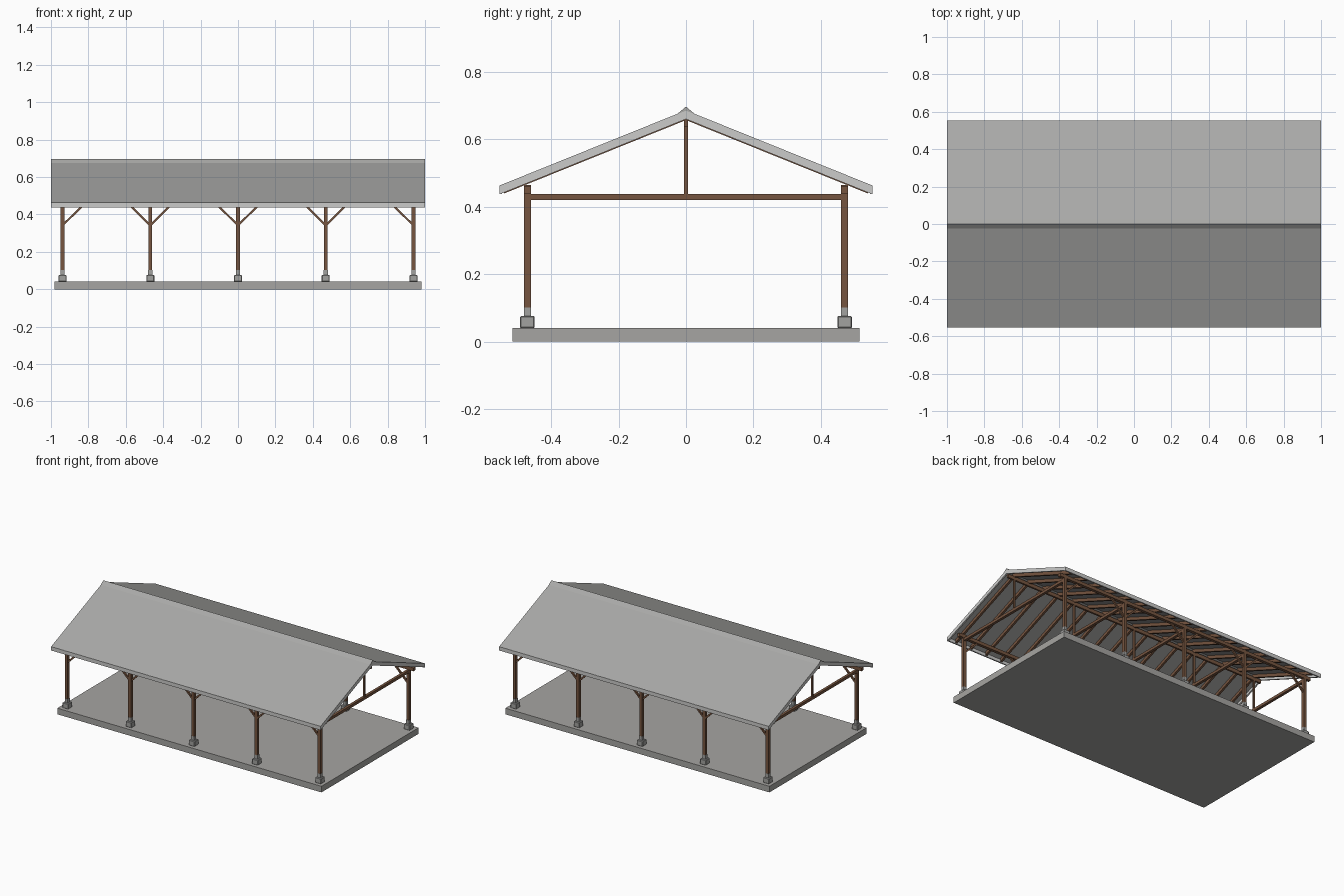
import bpy
import bmesh
import math
from mathutils import Vector

cube = bpy.data.objects.get("Cube")
if cube:
    bpy.data.objects.remove(cube, do_unlink=True)


def material(name, color):
    m = bpy.data.materials.new(name)
    m.use_nodes = True
    rgba = (*color, 1)
    m.diffuse_color = rgba
    m.node_tree.nodes["Principled BSDF"].inputs["Base Color"].default_value = rgba
    return m


WOOD = material("brown timber", (0.18, 0.09, 0.05))
CONCRETE = material("concrete grey", (0.38, 0.375, 0.36))
STONE = material("footing grey", (0.36, 0.36, 0.35))
SHEET = material("roof sheet grey", (0.40, 0.40, 0.39))
TRIM = material("light trim grey", (0.60, 0.60, 0.59))


def finish(name, bm, mat):
    bmesh.ops.recalc_face_normals(bm, faces=bm.faces)
    mesh = bpy.data.meshes.new(name)
    bm.to_mesh(mesh)
    bm.free()
    mesh.materials.append(mat)
    obj = bpy.data.objects.new(name, mesh)
    bpy.context.collection.objects.link(obj)
    return obj


def box(name, center, size, mat, bevel=0):
    bm = bmesh.new()
    bmesh.ops.create_cube(bm, size=1)
    bmesh.ops.scale(bm, vec=size, verts=bm.verts)
    bmesh.ops.translate(bm, vec=center, verts=bm.verts)
    if bevel:
        bmesh.ops.bevel(bm, geom=bm.edges[:], offset=bevel, segments=1, affect='EDGES')
    return finish(name, bm, mat)


def extrude_x(name, profile, x, width, mat):
    """Extrude a (y, z) outline along x, centred on x."""
    bm = bmesh.new()
    face = bm.faces.new([bm.verts.new((x - width / 2, y, z)) for y, z in profile])
    new = bmesh.ops.extrude_face_region(bm, geom=[face])["geom"]
    bmesh.ops.translate(bm, vec=(width, 0, 0),
                        verts=[v for v in new if isinstance(v, bmesh.types.BMVert)])
    return finish(name, bm, mat)


def beam(name, a, b, size, mat):
    """Square timber between two points."""
    a, b = Vector(a), Vector(b)
    obj = box(name, (0, 0, 0), (size, size, (b - a).length), mat)
    obj.location = (a + b) / 2
    obj.rotation_euler = (b - a).to_track_quat('Z', 'Y').to_euler()
    return obj


EAVE, RIDGE_Z, EAVE_Z = 0.553, 0.686, 0.463
SLOPE = (RIDGE_Z - EAVE_Z) / EAVE


def slope_z(y, drop):
    return RIDGE_Z - SLOPE * abs(y) - drop


def gable_band(half, top, bottom):
    """Inverted V outline between two depths below the roof surface."""
    upper = [(y, slope_z(y, top)) for y in (-half, 0, half)]
    lower = [(y, slope_z(y, bottom)) for y in (half, 0, -half)]
    return upper + lower


# Floor slab
box("floor_slab", (0, 0, 0.0205), (1.96, 1.03, 0.041), CONCRETE)

# Roof covering, ridge cap and edge boards
extrude_x("roof_sheet", gable_band(EAVE, 0, 0.008), 0, 2, SHEET)
extrude_x("ridge_cap", [(-0.025, 0.676), (0, 0.697), (0.025, 0.676), (0, 0.684)], 0, 2, SHEET)
for side, x in (("right", -0.995), ("left", 0.995)):
    extrude_x(f"gable_board_{side}", gable_band(EAVE, 0.001, 0.026), x, 0.0102, TRIM)
for side, s in (("front", -1), ("back", 1)):
    box(f"eave_board_{side}", (0, s * 0.549, 0.45), (2, 0.0084, 0.025), TRIM)

# Rafters along the whole roof
for i in range(17):
    x = (i - 8) * 0.1175
    extrude_x(f"rafter_{i}", gable_band(0.54, 0.007, 0.029), x, 0.014, WOOD)

# Long timbers
box("ridge_beam", (0, 0, 0.648), (1.98, 0.012, 0.024), WOOD)
for side, s in (("front", -1), ("back", 1)):
    box(f"wall_plate_{side}", (0, s * 0.47, 0.451), (1.96, 0.02, 0.022), WOOD)

# Frames: posts, footings, tie beam, king post and knee braces
for i in range(5):
    x = (i - 2) * 0.469
    box(f"tie_beam_{i}", (x, 0, 0.429), (0.018, 0.94, 0.018), WOOD)
    box(f"king_post_{i}", (x, 0, 0.548), (0.012, 0.012, 0.224), WOOD)
    for side, s in (("front", -1), ("back", 1)):
        y = s * 0.47
        box(f"post_{side}_{i}", (x, y, 0.282), (0.02, 0.02, 0.364), WOOD)
        box(f"post_shoe_{side}_{i}", (x, y, 0.087), (0.022, 0.022, 0.03), STONE)
        box(f"footing_{side}_{i}", (x, y, 0.058), (0.043, 0.043, 0.036), STONE, 0.003)
        for d in (-1, 1):
            if abs(x + d * 0.1) < 0.96:
                beam(f"knee_brace_{side}_{i}_{d}", (x, y, 0.342),
                     (x + d * 0.105, y, 0.445), 0.011, WOOD)
